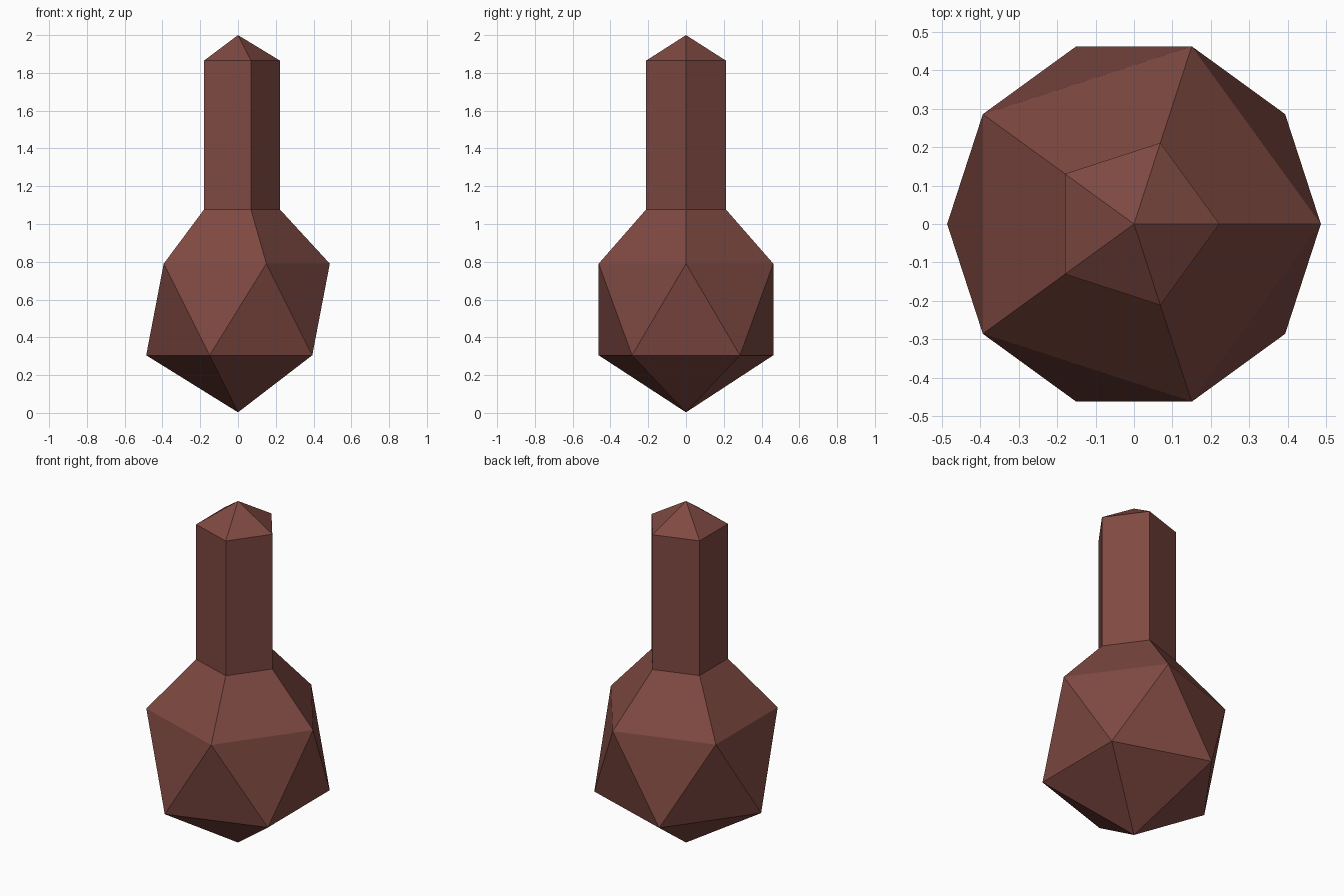
import bpy
import bmesh
from math import cos, sin, pi

if "Cube" in bpy.data.objects:
    bpy.data.objects.remove(bpy.data.objects["Cube"], do_unlink=True)

SIDES = 5

# Single red-brown material
brown = bpy.data.materials.new("red_brown")
brown.use_nodes = True
colour = (0.21, 0.066, 0.053, 1)
brown.diffuse_color = colour
brown.node_tree.nodes["Principled BSDF"].inputs["Base Color"].default_value = colour

bm = bmesh.new()


def ring(radius, z, turn=0.0):
    """Pentagon of vertices, turned by a fraction of one side."""
    angles = [2 * pi * (i + turn) / SIDES for i in range(SIDES)]
    return [bm.verts.new((radius * cos(a), radius * sin(a), z)) for a in angles]


def pairs(loop):
    return zip(loop, loop[1:] + loop[:1])


def fan(loop, z):
    """Close a ring with a point on the axis."""
    tip = bm.verts.new((0, 0, z))
    for a, b in pairs(loop):
        bm.faces.new((a, b, tip))


def tube(low, high):
    """Join two aligned rings with four-sided faces."""
    for (a, b), (c, d) in zip(pairs(low), pairs(high)):
        bm.faces.new((a, b, d, c))


# Faceted bulb: two staggered rings joined by a band of triangles
belly = ring(0.486, 0.305, 0.5)
shoulder = ring(0.486, 0.79)
fan(belly, 0.003)
for (a, b), (c, d) in zip(pairs(belly), pairs(shoulder)):
    bm.faces.new((c, a, d))
    bm.faces.new((a, b, d))

# Sloping shoulder, straight neck and pointed cap
neck_base = ring(0.222, 1.077)
neck_top = ring(0.222, 1.865)
tube(shoulder, neck_base)
tube(neck_base, neck_top)
fan(neck_top, 2.0)

bmesh.ops.recalc_face_normals(bm, faces=bm.faces)
mesh = bpy.data.meshes.new("bulb_with_neck")
bm.to_mesh(mesh)
bm.free()
mesh.materials.append(brown)
bpy.context.collection.objects.link(bpy.data.objects.new("bulb_with_neck", mesh))
